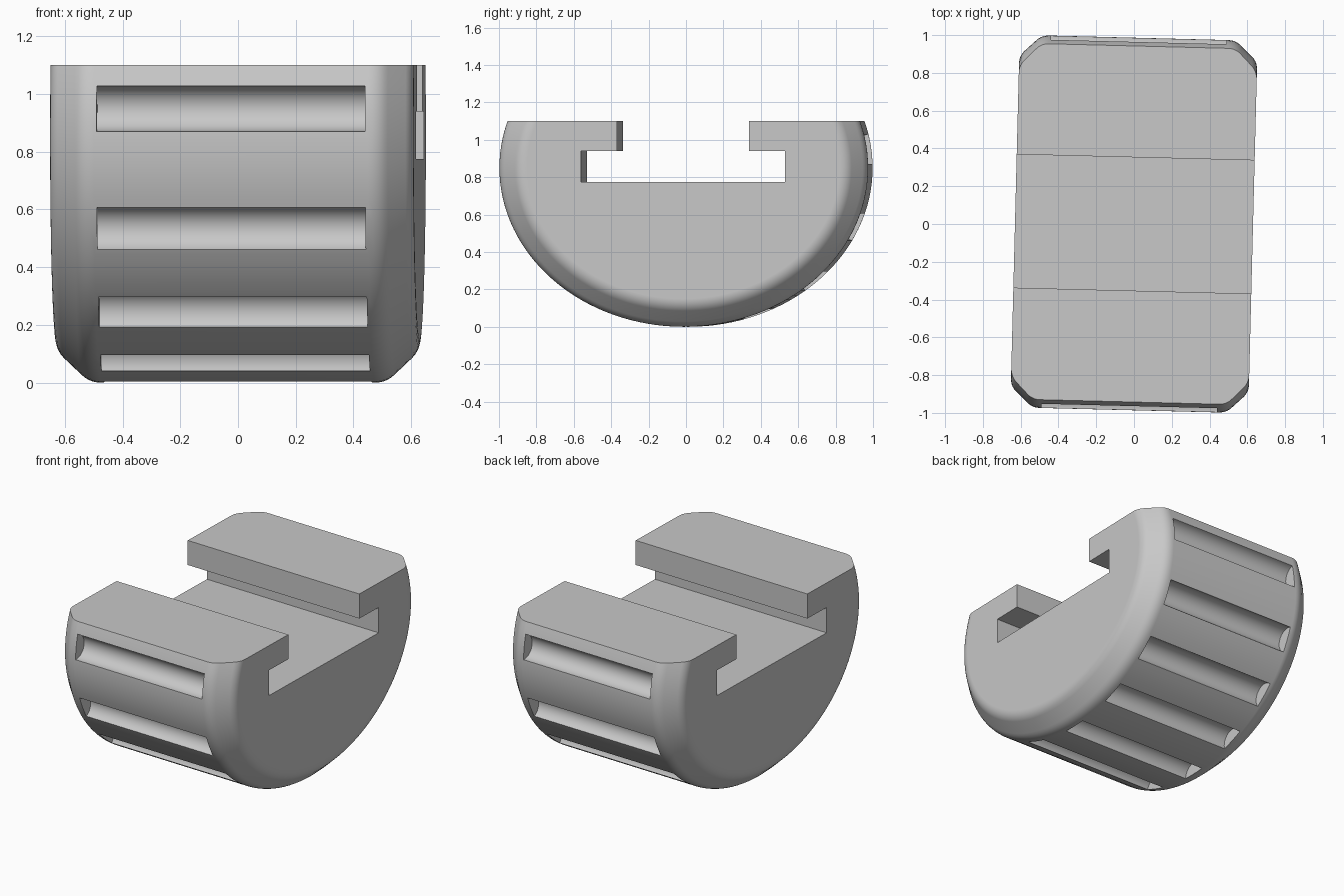
import bpy, bmesh
from math import sin, cos, pi, radians, asin
from mathutils import Matrix, Vector

if "Cube" in bpy.data.objects:
    bpy.data.objects.remove(bpy.data.objects["Cube"])

A, B, TOP = 0.986, 0.85, 1.10      # half depth, half height of the oval, cut height
HALF_W, SEGS = 0.63, 128

grey = bpy.data.materials.new("plain_grey")
grey.use_nodes = True
grey.diffuse_color = (0.58, 0.58, 0.58, 1)
grey.node_tree.nodes["Principled BSDF"].inputs["Base Color"].default_value = (0.58, 0.58, 0.58, 1)


def make_object(name, bm):
    bmesh.ops.recalc_face_normals(bm, faces=bm.faces)
    mesh = bpy.data.meshes.new(name)
    bm.to_mesh(mesh)
    bm.free()
    mesh.materials.append(grey)
    obj = bpy.data.objects.new(name, mesh)
    bpy.context.collection.objects.link(obj)
    return obj


def bend(p, c, q, n=5):
    """Rounded corner from p to q with control point c."""
    p, c, q = Vector(p), Vector(c), Vector(q)
    return [p * (1 - t)**2 + c * 2 * t * (1 - t) + q * t * t for t in (i / n for i in range(n + 1))]


def box(bm, size, centre):
    m = Matrix.Translation(centre) @ Matrix.Diagonal((*size, 1))
    bmesh.ops.create_cube(bm, size=1, matrix=m)


# Oval drum with rounded chamfers: (x, inset) half profile, mirrored
half = bend((0.475, 0), (0.515, 0), (0.543, 0.028)) + bend((0.603, 0.085), (HALF_W, 0.112), (HALF_W, 0.15))
profile = [(-x, d) for x, d in reversed(half)] + [(x, d) for x, d in half]
bm = bmesh.new()
rings = []
for x, d in profile:
    rings.append([bm.verts.new((x, (A - d) * sin(2 * pi * i / SEGS), B - (B - d) * cos(2 * pi * i / SEGS)))
                  for i in range(SEGS)])
for r, s in zip(rings, rings[1:]):
    for i in range(SEGS):
        j = (i + 1) % SEGS
        bm.faces.new((r[i], r[j], s[j], s[i]))
bm.faces.new(rings[0])
bm.faces.new(rings[-1])
body = make_object("slotted_grip_body", bm)

# Cutters: flat top, T slot (neck and wide channel)
cutters = []
for name, width, low, high in (("top_cutter", 3, TOP, 2),
                               ("neck_cutter", 0.706, 0.86, 1.5),
                               ("channel_cutter", 1.09, 0.775, 0.94)):
    bm = bmesh.new()
    box(bm, (2, width, high - low), (0, 0, (low + high) / 2))
    cutters.append(make_object(name, bm))

# Round-bottomed grip grooves around the oval, mirrored front to back
bm = bmesh.new()
for z in (0.95, 0.532, 0.242, 0.065, 0):
    t = asin((B - z) / B)
    for side in ((-1, 1) if z else (1,)):
        m = Matrix.Translation((0, side * A * cos(t), z)) @ Matrix.Rotation(pi / 2, 4, 'Y')
        bmesh.ops.create_cone(bm, cap_ends=True, segments=40, radius1=0.08, radius2=0.08,
                              depth=0.93, matrix=m)
cutters.append(make_object("groove_cutter", bm))

for c in cutters:
    c.hide_render = True
    mod = body.modifiers.new(c.name, 'BOOLEAN')
    mod.operation = 'DIFFERENCE'
    mod.solver = 'EXACT'
    mod.object = c

# Bake the cuts, drop the cutters
bpy.context.view_layer.update()
mesh = bpy.data.meshes.new_from_object(body.evaluated_get(bpy.context.evaluated_depsgraph_get()))
body.modifiers.clear()
body.data = mesh
mesh.materials.clear()
mesh.materials.append(grey)
for c in cutters:
    bpy.data.objects.remove(c)

# Slight turn, then smooth shading with crisp edges
mesh.transform(Matrix.Rotation(radians(-1.45), 4, 'Z'))
bpy.ops.object.select_all(action='DESELECT')
body.select_set(True)
bpy.context.view_layer.objects.active = body
bpy.ops.object.shade_smooth_by_angle(angle=radians(28))
weighted = body.modifiers.new("even_shading", 'WEIGHTED_NORMAL')
weighted.keep_sharp = True
